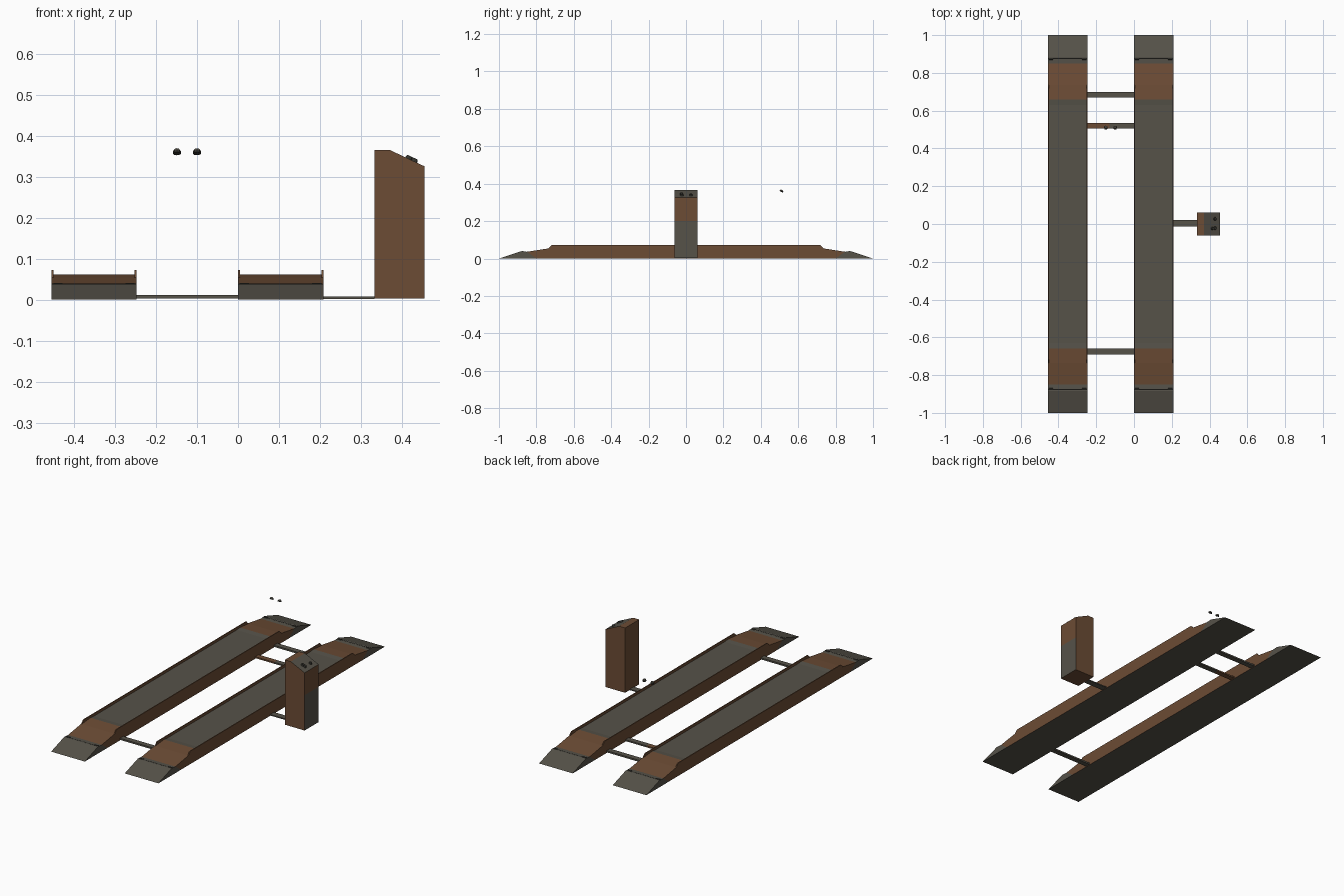
import bpy, bmesh, math
from mathutils import Matrix, Vector

if "Cube" in bpy.data.objects:
    bpy.data.objects.remove(bpy.data.objects["Cube"])


def material(name, rgb):
    m = bpy.data.materials.new(name)
    m.diffuse_color = (*rgb, 1)
    m.use_nodes = True
    m.node_tree.nodes["Principled BSDF"].inputs["Base Color"].default_value = m.diffuse_color
    return m


GREY = material("worn_grey_steel", (0.092, 0.084, 0.066))
BROWN = material("rust_brown_paint", (0.150, 0.072, 0.035))
DARK = material("dark_rubber", (0.035, 0.034, 0.028))


def finish(name, bm, mats, rule=None):
    bmesh.ops.recalc_face_normals(bm, faces=bm.faces)
    bm.normal_update()
    if rule:
        for f in bm.faces:
            f.material_index = rule(f.calc_center_median(), f.normal)
    me = bpy.data.meshes.new(name)
    bm.to_mesh(me)
    bm.free()
    for m in mats:
        me.materials.append(m)
    ob = bpy.data.objects.new(name, me)
    bpy.context.collection.objects.link(ob)
    return ob


def extrude_profile(name, pts, axis, a, b, mats, rule=None):
    """Extrude a closed profile: (y, z) along X, or (x, z) along Y."""
    bm = bmesh.new()
    place = (lambda p, d: (d, p[0], p[1])) if axis == "x" else (lambda p, d: (p[0], d, p[1]))
    f = bm.faces.new([bm.verts.new(place(p, a)) for p in pts])
    res = bmesh.ops.extrude_face_region(bm, geom=[f])
    shift = Vector((b - a, 0, 0)) if axis == "x" else Vector((0, b - a, 0))
    bmesh.ops.translate(bm, vec=shift, verts=[v for v in res["geom"] if isinstance(v, bmesh.types.BMVert)])
    return finish(name, bm, mats, rule)


def box(name, x, y, z, mats, rule=None):
    return extrude_profile(name, [(x[0], z[0]), (x[1], z[0]), (x[1], z[1]), (x[0], z[1])],
                           "y", y[0], y[1], mats, rule)


def cone(name, loc, r1, r2, depth, rot, mat, sides=10):
    bm = bmesh.new()
    bmesh.ops.create_cone(bm, cap_ends=True, segments=sides, radius1=r1, radius2=r2, depth=depth,
                          matrix=Matrix.Translation(loc) @ rot)
    return finish(name, bm, [mat])


def mirrored(half):
    """Mirror a half profile (bottom outward, then top inward) across y = 0."""
    return half + [(-y, z) for y, z in reversed(half)]


ALONG_X = Matrix.Rotation(math.pi / 2, 4, "Y")


def track(side, x0, x1):
    # main body with sloped ends; deck and underside are grey
    half = [(0.80, 0.0), (0.85, 0.036), (0.735, 0.054), (0.66, 0.061), (0.63, 0.058)]
    extrude_profile(side + "_track_body", mirrored(half), "x", x0, x1, [BROWN, GREY],
                    lambda c, n: 1 if n.z < -0.9 or (n.z > 0.5 and abs(c.y) < 0.655) else 0)
    # side flanges
    rail = mirrored([(0.77, 0.035), (0.735, 0.054), (0.718, 0.072)])
    for tag, a in (("left", x0), ("right", x1 - 0.005)):
        extrude_profile(f"{side}_track_{tag}_flange", rail, "x", a, a + 0.005, [BROWN])
    for tag, s in (("front", -1), ("back", 1)):
        # tapered entry tip
        tip = [(s * y, z) for y, z in ((0.80, 0), (1.0, 0), (0.885, 0.038), (0.85, 0.036))]
        extrude_profile(f"{side}_{tag}_entry_tip", tip, "x", x0, x1, [GREY])
        # hinge pin with end knobs
        mid = (x0 + x1) / 2
        cone(f"{side}_{tag}_hinge_pin", (mid, s * 0.876, 0.035), 0.004, 0.004,
             x1 - x0 - 0.004, ALONG_X, DARK, 8)
        for k, x in enumerate((x0 + 0.016, x1 - 0.016)):
            cone(f"{side}_{tag}_hinge_knob_{k + 1}", (x, s * 0.874, 0.035), 0.006, 0.006,
                 0.022, ALONG_X, DARK, 8)


track("left", -0.455, -0.247)
track("right", 0.0, 0.208)

# cross bars joining the tracks
box("back_cross_bar", (-0.247, 0), (0.67, 0.70), (0.003, 0.012), [GREY])
box("front_cross_bar", (-0.247, 0), (-0.69, -0.66), (0.003, 0.012), [GREY])
box("middle_cross_bar_left", (-0.247, -0.13), (0.505, 0.535), (0.003, 0.011), [BROWN])
box("middle_cross_bar_right", (-0.13, 0), (0.505, 0.535), (0.003, 0.011), [GREY])
box("cable_duct", (0.208, 0.333), (-0.013, 0.021), (0.002, 0.008), [GREY])

# control pillar with sloped console
extrude_profile("control_pillar",
                [(0.333, 0.003), (0.455, 0.003), (0.455, 0.20), (0.455, 0.325),
                 (0.37, 0.365), (0.333, 0.365)],
                "y", -0.062, 0.062, [BROWN, GREY],
                lambda c, n: 1 if (0.3 < n.z < 0.95) or (n.x > 0.9 and c.z < 0.2) else 0)

# console buttons, perpendicular to the slope
tilt = Matrix.Rotation(math.atan2(0.04, 0.085), 4, "Y")
for i, (x, y) in enumerate(((0.43, 0.027), (0.43, -0.022), (0.417, -0.024))):
    z = 0.365 - (x - 0.37) * 0.04 / 0.085 + 0.003
    cone(f"console_button_{i + 1}", (x, y, z), 0.010, 0.007, 0.010, tilt, DARK)

# pair of free-standing buttons above the middle bar
lean = Matrix.Rotation(math.radians(-25), 4, "X")
for i, x in enumerate((-0.149, -0.10)):
    cone(f"raised_button_base_{i + 1}", (x, 0.51, 0.359), 0.010, 0.010, 0.006, lean, DARK)
    cone(f"raised_button_cap_{i + 1}", (x, 0.512, 0.364), 0.009, 0.006, 0.006, lean, GREY)
